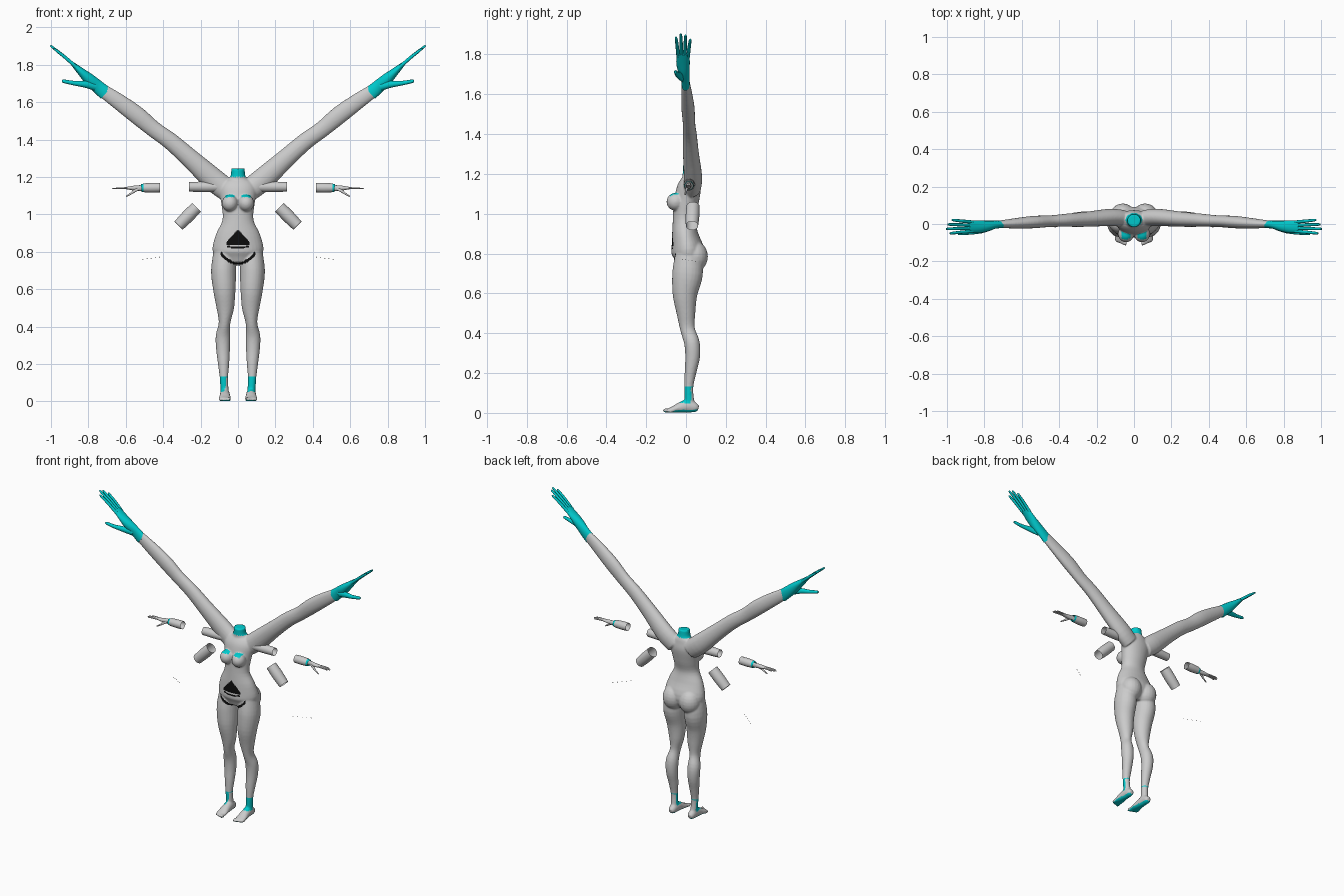
import bpy, bmesh, math
from mathutils import Vector, Matrix

cube = bpy.data.objects.get("Cube")
if cube:
    bpy.data.objects.remove(cube)


def material(name, color):
    m = bpy.data.materials.new(name)
    m.use_nodes = True
    m.diffuse_color = (*color, 1)
    bsdf = next(n for n in m.node_tree.nodes if n.type == 'BSDF_PRINCIPLED')
    bsdf.inputs["Base Color"].default_value = (*color, 1)
    return m


GREY = material("light grey", (0.6, 0.6, 0.6))
TEAL = material("teal", (0.0, 0.6, 0.62))
BLACK = material("black", (0.004, 0.004, 0.004))


def spline(rings, steps):
    """Catmull-Rom refinement of tuples."""
    out = []
    for i in range(len(rings) - 1):
        p0, p1 = rings[max(i - 1, 0)], rings[i]
        p2, p3 = rings[i + 1], rings[min(i + 2, len(rings) - 1)]
        for k in range(steps):
            t = k / steps
            out.append([b + t / 2 * (c - a + t * (2 * a - 5 * b + 4 * c - d + t * (3 * (b - c) + d - a)))
                        for a, b, c, d in zip(p0, p1, p2, p3)])
    return out + [list(rings[-1])]


def loft(bm, rings, ref=(0, 1, 0), sides=24, steps=4, caps=True):
    """Skin elliptical rings (x, y, z, radius along ref, radius across)."""
    rings = spline(rings, steps)
    pts = [Vector(r[:3]) for r in rings]
    loops = []
    for i, r in enumerate(rings):
        tan = (pts[min(i + 1, len(pts) - 1)] - pts[max(i - 1, 0)]).normalized()
        u = Vector(ref)
        u = (u - tan * u.dot(tan)).normalized()
        v = tan.cross(u)
        angles = [math.tau * k / sides for k in range(sides)]
        loops.append([bm.verts.new(pts[i] + u * r[3] * math.cos(a) + v * r[4] * math.sin(a)) for a in angles])
    for a, b in zip(loops, loops[1:]):
        for k in range(sides):
            j = (k + 1) % sides
            bm.faces.new((a[k], a[j], b[j], b[k]))
    if caps:
        bm.faces.new(loops[0])
        bm.faces.new(loops[-1])


def ball(bm, center, radii):
    bmesh.ops.create_uvsphere(bm, u_segments=20, v_segments=12, radius=1,
                              matrix=Matrix.Translation(center) @ Matrix.Diagonal((*radii, 1)))


def finish(bm, name, mats):
    bmesh.ops.recalc_face_normals(bm, faces=bm.faces)
    mesh = bpy.data.meshes.new(name)
    bm.to_mesh(mesh)
    bm.free()
    for m in mats:
        mesh.materials.append(m)
    ob = bpy.data.objects.new(name, mesh)
    bpy.context.collection.objects.link(ob)
    for p in mesh.polygons:
        p.use_smooth = True
    bpy.context.view_layer.objects.active = ob
    bpy.ops.object.select_all(action='DESELECT')
    ob.select_set(True)
    bpy.ops.object.shade_smooth_by_angle(angle=math.radians(50))
    return ob


# Torso and neck: z, y, depth radius, width radius
body = bmesh.new()
torso = [(.735, 0, .05, .08), (.80, .01, .083, .135), (.89, -.004, .067, .119), (.97, -.01, .056, .083),
         (1.05, 0, .062, .088), (1.13, .015, .06, .1), (1.175, .022, .045, .08),
         (1.2, .02, .037, .042), (1.245, .018, .035, .036)]
loft(body, [(0, y, z, d, w) for z, y, d, w in torso], sides=32)

# Legs: z, x, y, depth radius, width radius
leg = [(.80, .07, .01, .065, .06), (.7, .077, .008, .077, .067), (.6, .073, -.005, .063, .06),
       (.5, .068, 0, .047, .047), (.42, .072, .008, .037, .031), (.35, .08, .03, .039, .039),
       (.28, .08, .033, .037, .037), (.2, .077, .022, .029, .03), (.12, .075, .014, .022, .022),
       (.03, .07, .02, .026, .022)]
# Feet: y, z, width radius, height radius
foot = [(.062, .022, .014, .014), (.045, .027, .023, .025), (.01, .035, .026, .034),
        (-.03, .027, .029, .026), (-.065, .017, .033, .016), (-.092, .011, .031, .01)]
# Arms: x, y, z, depth radius, height radius
arm = [(.06, .03, 1.13, .045, .06), (.13, .035, 1.185, .046, .062), (.257, .025, 1.3, .04, .051),
       (.36, .02, 1.39, .035, .046), (.45, .015, 1.455, .031, .044), (.54, .01, 1.53, .033, .048),
       (.64, .003, 1.604, .027, .043), (.735, -.002, 1.67, .018, .034)]

for s in (1, -1):
    loft(body, [(s * x, y, z, d, w) for z, x, y, d, w in leg])
    loft(body, [(s * .07, y, z, w, h) for y, z, w, h in foot], ref=(1, 0, 0))
    loft(body, [(s * x, *rest) for x, *rest in arm])
    ball(body, (s * .06, .043, .785), (.068, .067, .078))
    ball(body, (s * .043, -.052, 1.06), (.043, .046, .045))
    for i in range(5):
        size = .012 - .0012 * i
        ball(body, (s * (.046 + .0125 * i), -.098 + .005 * i, size), (size * .65, .02, size))

# Fuse the body into one smooth skin
figure = finish(body, "body", (GREY, TEAL, BLACK))
remesh = figure.modifiers.new("fuse", 'REMESH')
remesh.mode = 'VOXEL'
remesh.voxel_size = .005
remesh.use_smooth_shade = True
soften = figure.modifiers.new("soften", 'SMOOTH')
soften.factor = .5
soften.iterations = 6
for mod in list(figure.modifiers):
    bpy.ops.object.modifier_apply(modifier=mod.name)


def body_color(c, n):
    """0 skin, 1 teal trim, 2 black marking."""
    ax = abs(c.x)
    if c.z > 1.2 and ax < .045:
        return 1
    if c.z < .03 and n.z < -.5:
        return 1
    if .126 < c.z < .134:
        return 1
    if .05 < c.z < .126 and c.y < .025 and c.y > -.03:
        if c.x > 0 or c.x < -.065 - .25 * max(0, .09 - c.z):
            return 1
    if n.y < 0 and c.y < 0:
        if .019 < ax < .066 and abs(c.z - 1.1 + 9 * (ax - .04) ** 2) < .007:
            return 1
        if .835 < c.z < .918 and ax < min(.062, (.918 - c.z) * .95):
            return 2
        if ax < .06 and abs(c.z - .822 - 2 * ax ** 2) < .004:
            return 2
        if ax < .092 and abs(c.z - .737 - 6.5 * ax ** 2) < .004 + .09 * ax:
            return 2
    return 0


for p in figure.data.polygons:
    p.use_smooth = True
    p.material_index = body_color(p.center, p.normal)


def hand(bm, side, wrist, slope, k):
    """Palm, four fingers and thumb; k scales the whole hand."""
    along = Vector((math.cos(slope), 0, math.sin(slope)))
    up = Vector((-math.sin(slope), 0, math.cos(slope)))

    def ring(t, y, n, ry, rn):
        p = Vector(wrist) + (along * t + up * n + Vector((0, y, 0))) * k
        return (side * p.x, p.y, p.z, ry * k, rn * k)

    loft(bm, [ring(-.025, 0, 0, .02, .038), ring(.03, -.002, 0, .022, .035), ring(.09, -.01, 0, .03, .031),
              ring(.15, -.013, .002, .034, .021), ring(.21, -.012, .004, .031, .011)], sides=16)
    for i, length in enumerate((.135, .16, .15, .12)):
        y = -.037 + .0165 * i
        spread = (i - 1.5) * .007
        loft(bm, [ring(.185, y, .004, .009, .01), ring(.2 + length * .5, y + spread * .5, .004, .0085, .009),
                  ring(.198 + length, y + spread, 0, .0065, .006), ring(.205 + length, y + spread, 0, .002, .002)],
             sides=10, steps=3)
    loft(bm, [ring(.04, -.015, -.01, .016, .02), ring(.09, -.033, -.035, .015, .018),
              ring(.14, -.044, -.07, .011, .012), ring(.188, -.05, -.098, .008, .009),
              ring(.195, -.05, -.102, .002, .002)], sides=12, steps=3)


def tube(name, side, a, b, radius, mat):
    """Open sleeve between two points."""
    bm = bmesh.new()
    mid = [(p + q) / 2 for p, q in zip(a, b)]
    ends = [(side * p[0], p[1], p[2], radius * f, radius * f) for p, f in ((a, 1), (mid, 1.04), (b, .94))]
    loft(bm, ends, caps=False)
    return finish(bm, name, (mat,))


for s, label in ((1, "left"), (-1, "right")):
    # Raised glove
    bm = bmesh.new()
    hand(bm, s, (.727, -.002, 1.663), math.atan2(.237, .273), 1)
    finish(bm, label + "_glove", (TEAL,))
    # Loose arm sections beside the body
    tube(label + "_upper_sleeve", s, (.09, .018, 1.148), (.262, .015, 1.147), .027, GREY)
    tube(label + "_elbow_sleeve", s, (.222, .035, 1.037), (.318, .03, .94), .033, GREY)
    tube(label + "_forearm_sleeve", s, (.417, .015, 1.143), (.505, .015, 1.142), .025, GREY)
    tube(label + "_wrist_band", s, (.497, .015, 1.142), (.517, .015, 1.141), .0215, TEAL)
    bm = bmesh.new()
    hand(bm, s, (.515, .018, 1.141), -.02, .43)
    finish(bm, label + "_loose_hand", (GREY,))
    # Loose nail chips
    bm = bmesh.new()
    for i in range(5):
        ball(bm, (s * (.42 + .022 * i), -.018 + .016 * i, .772 - .003 * i), (.004, .002, .0015))
    finish(bm, label + "_nail_chips", (GREY,))
